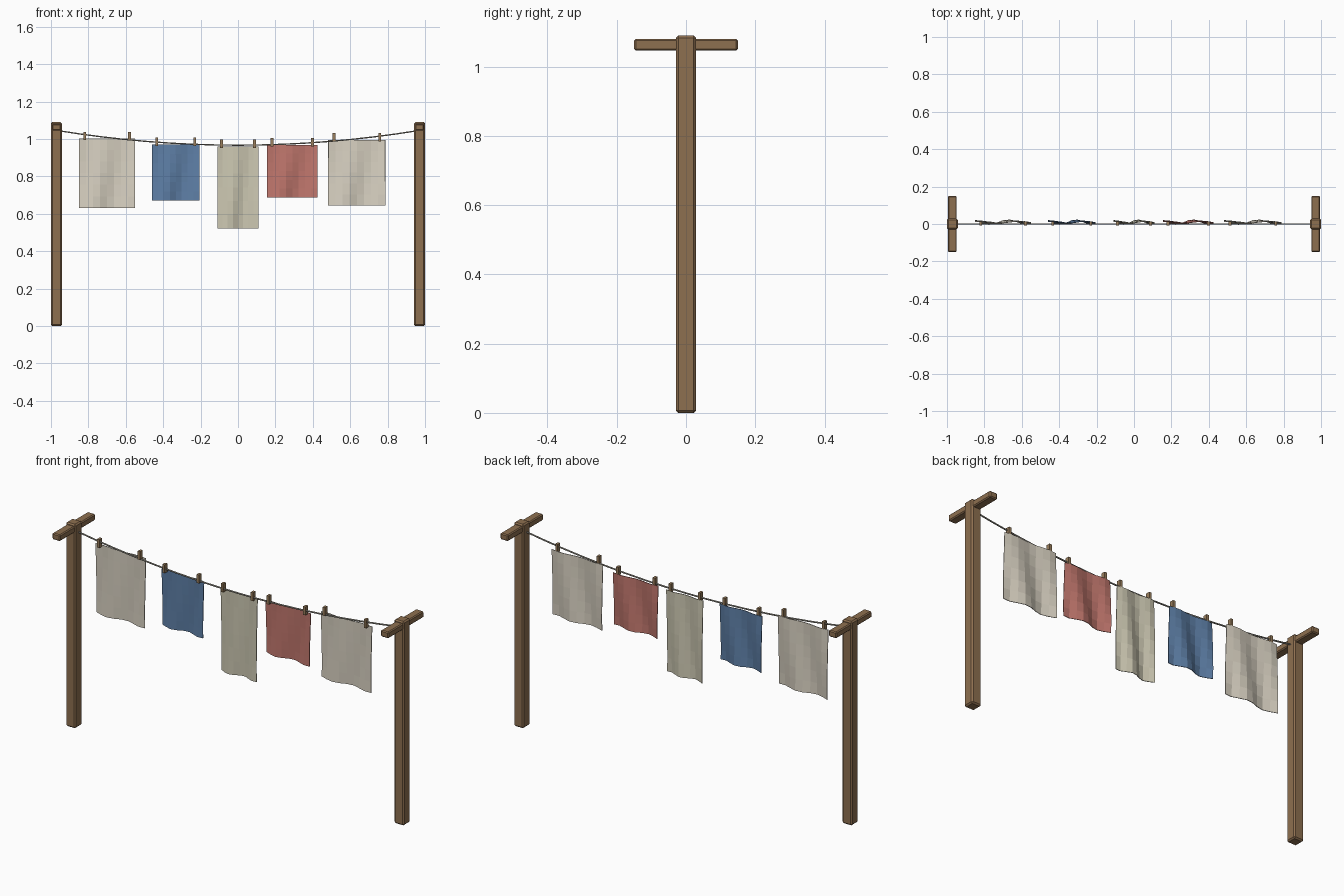
import bpy, bmesh
from math import sin, pi

if "Cube" in bpy.data.objects:
    bpy.data.objects.remove(bpy.data.objects["Cube"])

def material(name, rgb):
    m = bpy.data.materials.new(name)
    m.diffuse_color = (*rgb, 1)
    m.use_nodes = True
    m.node_tree.nodes["Principled BSDF"].inputs["Base Color"].default_value = m.diffuse_color
    return m

wood = material("wood", (0.27, 0.16, 0.08))
rope_grey = material("rope", (0.35, 0.33, 0.28))
peg_wood = material("peg_wood", (0.32, 0.21, 0.11))
cream = material("cream", (0.68, 0.63, 0.53))
linen = material("linen", (0.60, 0.57, 0.44))
blue = material("blue", (0.11, 0.21, 0.38))
red = material("red", (0.52, 0.18, 0.15))

def box(name, loc, size, mat, bevel=0):
    bpy.ops.mesh.primitive_cube_add(size=1, location=loc)
    o = bpy.context.object
    o.name = name
    o.scale = size
    bpy.ops.object.transform_apply(location=False, rotation=False, scale=True)
    o.data.materials.append(mat)
    if bevel:
        b = o.modifiers.new("bevel", 'BEVEL')
        b.width, b.segments = bevel, 1
    return o

def rope_z(x):
    return 0.967 + 0.079 * (x / 0.97) ** 2

# Posts with crossbars
for side, s in (("left", -1), ("right", 1)):
    box(side + "_post", (s * 0.971, 0, 0.545), (0.058, 0.058, 1.09), wood, 0.007)
    box(side + "_crossbar", (s * 0.971, 0, 1.063), (0.046, 0.30, 0.034), wood, 0.005)

# Sagging rope
cu = bpy.data.curves.new("rope", 'CURVE')
cu.dimensions = '3D'
cu.bevel_depth, cu.bevel_resolution = 0.004, 1
n = 16
sp = cu.splines.new('POLY')
sp.points.add(n)
for i, p in enumerate(sp.points):
    x = -0.97 + 1.94 * i / n
    p.co = (x, 0, rope_z(x), 1)
sp.use_smooth = False
rope = bpy.data.objects.new("rope", cu)
bpy.context.collection.objects.link(rope)
cu.materials.append(rope_grey)

# Rippled cloth hung by two pegs
def cloth(name, cx, w, h, mat, phase, nx=8, nz=6):
    top = rope_z(cx) - 0.006
    bm = bmesh.new()
    rows = []
    for j in range(nz + 1):
        v = j / nz
        row = []
        for i in range(nx + 1):
            u = i / nx
            y = 0.010 + (0.005 + 0.008 * v) * sin(u * 3 * pi + 2 * v + phase)
            row.append(bm.verts.new((cx + (u - 0.5) * w, y, top - h * v)))
        rows.append(row)
    for a, b in zip(rows, rows[1:]):
        for i in range(nx):
            bm.faces.new((a[i], b[i], b[i + 1], a[i + 1]))
    me = bpy.data.meshes.new(name)
    bm.to_mesh(me)
    bm.free()
    me.materials.append(mat)
    o = bpy.data.objects.new(name, me)
    bpy.context.collection.objects.link(o)
    sol = o.modifiers.new("thickness", 'SOLIDIFY')
    sol.thickness, sol.offset = 0.003, 0
    for side, s in (("left", -1), ("right", 1)):
        box(f"{name}_{side}_peg", (cx + s * w * 0.4, 0.002, top + 0.014),
            (0.014, 0.022, 0.045), peg_wood)

cloth("left_sheet", -0.70, 0.30, 0.37, cream, 0.3)
cloth("blue_cloth", -0.333, 0.253, 0.30, blue, 0.3)
cloth("long_towel", 0.0, 0.22, 0.44, linen, 0.3)
cloth("red_cloth", 0.29, 0.27, 0.28, red, 0.3)
cloth("right_sheet", 0.635, 0.305, 0.35, cream, 0.3)
